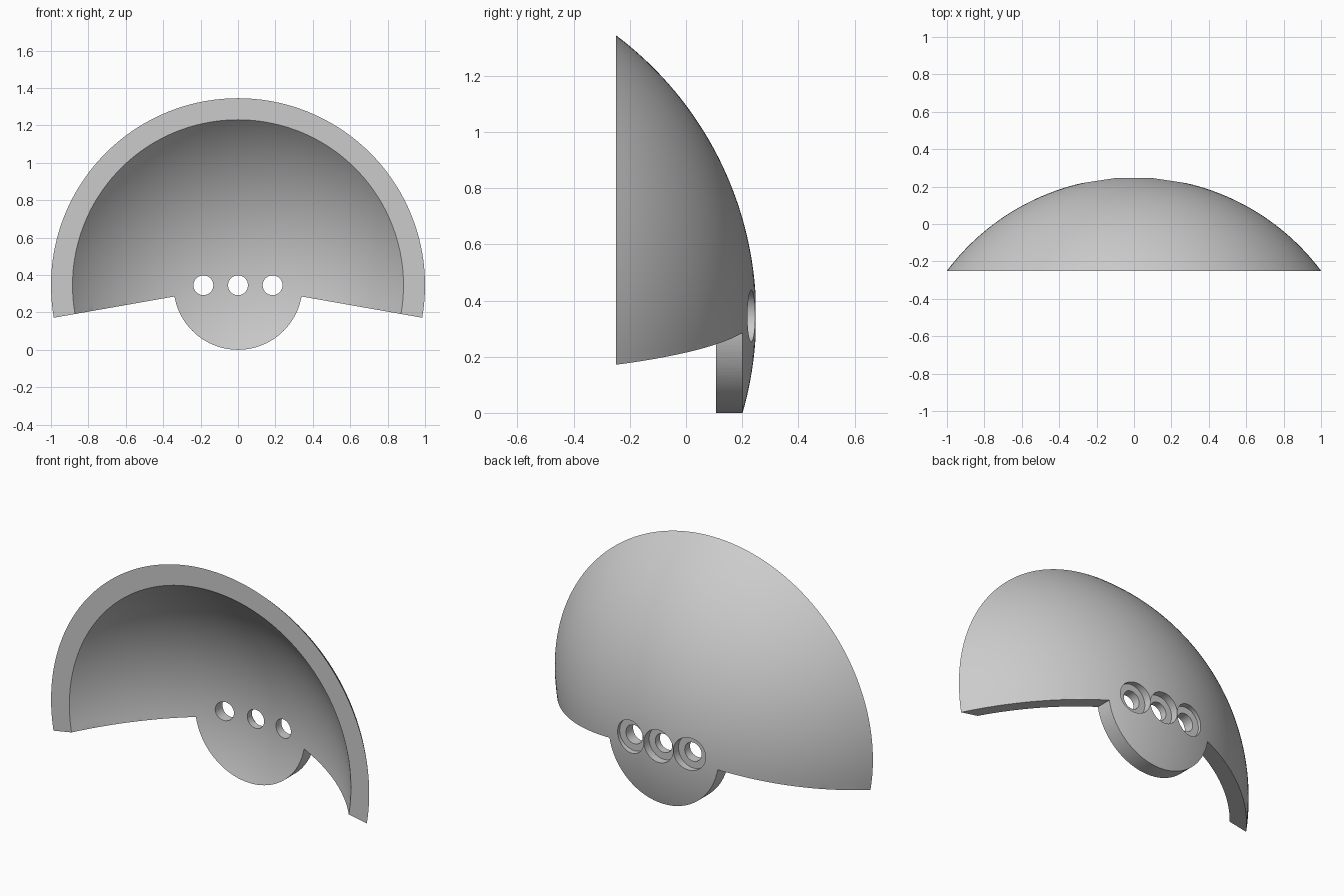
import bpy, bmesh
from math import sin, cos, pi, radians, sqrt, asin
from mathutils import Matrix, Vector

if "Cube" in bpy.data.objects:
    bpy.data.objects.remove(bpy.data.objects["Cube"], do_unlink=True)

AXIS_Z = 0.345        # height of the dome axis, which runs along y
CENTRE_Y = -1.0       # centre of both spheres
RIM_Y = -0.25
R_OUT, R_IN = 1.25, 1.16
TAB_R = 0.345

grey = bpy.data.materials.new("light_grey")
grey.use_nodes = True
grey.diffuse_color = (0.6, 0.6, 0.6, 1)
grey.node_tree.nodes["Principled BSDF"].inputs["Base Color"].default_value = (0.6, 0.6, 0.6, 1)


def finish(bm, name):
    bmesh.ops.remove_doubles(bm, verts=bm.verts, dist=1e-5)
    bmesh.ops.recalc_face_normals(bm, faces=bm.faces)
    mesh = bpy.data.meshes.new(name)
    bm.to_mesh(mesh)
    bm.free()
    mesh.materials.append(grey)
    obj = bpy.data.objects.new(name, mesh)
    bpy.context.collection.objects.link(obj)
    return obj


def revolve(name, profile, steps, x=0.0):
    """Turn (radius, y) points around an axis along y."""
    bm = bmesh.new()
    verts = [bm.verts.new((x + r, y, AXIS_Z)) for r, y in profile]
    edges = [bm.edges.new(pair) for pair in zip(verts, verts[1:])]
    bmesh.ops.spin(bm, geom=verts + edges, cent=(x, 0, AXIS_Z), axis=(0, 1, 0),
                   angle=2 * pi, steps=steps, use_duplicate=False)
    return finish(bm, name)


def arc(radius, count):
    """Sphere profile from the pole to the rim plane."""
    rim = asin(sqrt(radius ** 2 - (RIM_Y - CENTRE_Y) ** 2) / radius)
    return [(radius * sin(rim * i / count), CENTRE_Y + radius * cos(rim * i / count))
            for i in range(count + 1)]


def cut(target, cutter, operation):
    cutter.hide_render = True
    mod = target.modifiers.new("cut", "BOOLEAN")
    mod.operation, mod.object, mod.solver = operation, cutter, "EXACT"
    bpy.context.view_layer.objects.active = target
    bpy.ops.object.modifier_apply(modifier=mod.name)
    bpy.data.objects.remove(cutter, do_unlink=True)


# Full spherical shell with a flat rim
shell = revolve("dome_shell", arc(R_OUT, 40) + arc(R_IN, 40)[::-1], 144)

# Outline to keep: wide upper fan plus the small round tab below
bm = bmesh.new()
outline = []
for radius, start, end, count in ((1.2, -10, 190, 60), (TAB_R, 190, 350, 64)):
    for i in range(count + 1):
        a = radians(start + (end - start) * i / count)
        outline.append(bm.verts.new((radius * cos(a), -0.6, AXIS_Z + radius * sin(a))))
face = bm.faces.new(outline)
moved = bmesh.ops.extrude_face_region(bm, geom=[face])["geom"]
bmesh.ops.translate(bm, vec=(0, 1.2, 0),
                    verts=[v for v in moved if isinstance(v, bmesh.types.BMVert)])
cut(shell, finish(bm, "outline_cutter"), "INTERSECT")

# Three counterbored screw holes
for x in (-0.185, 0, 0.185):
    stepped = [(0, -0.1), (0.053, -0.1), (0.053, 0.2), (0.092, 0.2), (0.092, 0.5), (0, 0.5)]
    cut(shell, revolve("hole_cutter", stepped, 48, x), "DIFFERENCE")

# Smooth surfaces with crisp cut edges
bpy.ops.object.select_all(action="DESELECT")
shell.select_set(True)
bpy.context.view_layer.objects.active = shell
bpy.ops.object.shade_smooth_by_angle(angle=radians(30))
